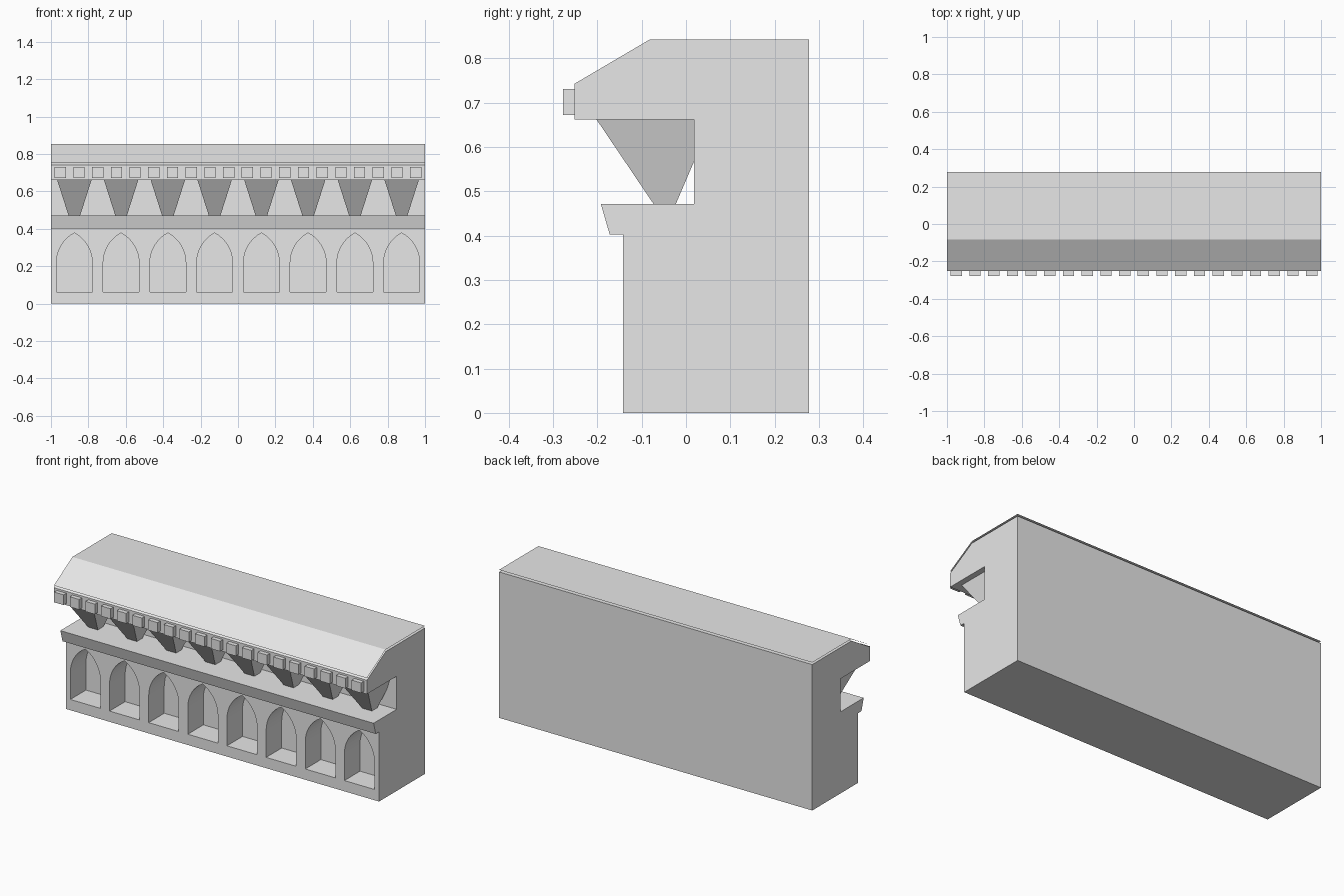
import bpy
import bmesh
import math

old = bpy.data.objects.get("Cube")
if old:
    bpy.data.objects.remove(old, do_unlink=True)

# One stone colour for everything
stone = bpy.data.materials.new("light_grey_stone")
stone.use_nodes = True
GREY = (0.8, 0.8, 0.8, 1.0)
stone.diffuse_color = GREY
stone.node_tree.nodes["Principled BSDF"].inputs["Base Color"].default_value = GREY


def finish(name, bm):
    """Turn a bmesh into a named object in the stone colour."""
    bmesh.ops.recalc_face_normals(bm, faces=bm.faces)
    mesh = bpy.data.meshes.new(name)
    bm.to_mesh(mesh)
    bm.free()
    mesh.materials.append(stone)
    obj = bpy.data.objects.new(name, mesh)
    bpy.context.collection.objects.link(obj)
    return obj


def loft(bm, ring_a, ring_b):
    """Closed solid between two matching rings of points."""
    a = [bm.verts.new(p) for p in ring_a]
    b = [bm.verts.new(p) for p in ring_b]
    bm.faces.new(a)
    bm.faces.new(b[::-1])
    for i in range(len(a)):
        j = (i + 1) % len(a)
        bm.faces.new((a[i], b[i], b[j], a[j]))


def rect(cx, half_x, y0, y1, z):
    return [(cx - half_x, y0, z), (cx + half_x, y0, z),
            (cx + half_x, y1, z), (cx - half_x, y1, z)]


BACK, ROOF_Z, EAVE_Y = 0.277, 0.842, -0.252
EAVE_Z, RIDGE_Y = 0.742, -0.082
BAYS = [-0.875 + 0.25 * i for i in range(8)]

# Wall body: side profile swept along x
profile = [(BACK, 0), (-0.142, 0), (-0.142, 0.402), (-0.172, 0.402),
           (-0.192, 0.471), (0.018, 0.471), (0.018, 0.662), (EAVE_Y, 0.662),
           (EAVE_Y, EAVE_Z), (RIDGE_Y, ROOF_Z), (BACK, ROOF_Z)]
bm = bmesh.new()
loft(bm, [(-1, y, z) for y, z in profile], [(1, y, z) for y, z in profile])
wall = finish("wall_body", bm)

# Pointed niches cut into the lower wall
half, spring, rise, steps = 0.096, 0.218, 0.16, 8
radius = (half ** 2 + rise ** 2) / (2 * half)
sweep = math.asin(rise / radius)
right = [(half - radius + radius * math.cos(sweep * i / steps),
          spring + radius * math.sin(sweep * i / steps)) for i in range(steps)]
left = [(-x, z) for x, z in reversed(right)]
arch = [(-half, 0.062), (half, 0.062)] + right + [(0, spring + rise)] + left
bm = bmesh.new()
for cx in BAYS:
    loft(bm, [(cx + x, -0.3, z) for x, z in arch],
         [(cx + x, 0.0, z) for x, z in arch])
cutter = finish("niche_cutter", bm)
cutter.hide_render = True
cut = wall.modifiers.new("niches", "BOOLEAN")
cut.operation = "DIFFERENCE"
cut.solver = "EXACT"
cut.object = cutter
bpy.context.view_layer.objects.active = wall
bpy.ops.object.modifier_apply(modifier=cut.name)
bpy.data.objects.remove(cutter, do_unlink=True)

# Thin roof covering just above the wall body
LIFT = 0.012
bm = bmesh.new()
line = [(BACK, ROOF_Z), (RIDGE_Y, ROOF_Z), (EAVE_Y, EAVE_Z)]
rows = [[bm.verts.new((x, y, z + LIFT)) for x in (-1, 1)] for y, z in line]
for a, b in zip(rows, rows[1:]):
    bm.faces.new((a[0], b[0], b[1], a[1]))
cover = finish("roof_covering", bm)
if cover.data.polygons[0].normal.z < 0:
    cover.data.flip_normals()

# Tapered brackets under the cornice
bm = bmesh.new()
for cx in BAYS:
    loft(bm, rect(cx, 0.031, -0.073, -0.023, 0.471),
         rect(cx, 0.092, -0.202, 0.059, 0.662))
finish("cornice_brackets", bm)

# Row of small blocks along the eave
bm = bmesh.new()
for i in range(20):
    cx = -0.95 + 0.1 * i
    loft(bm, rect(cx, 0.03, -0.277, EAVE_Y, 0.672),
         rect(cx, 0.03, -0.277, EAVE_Y, 0.731))
finish("eave_blocks", bm)
